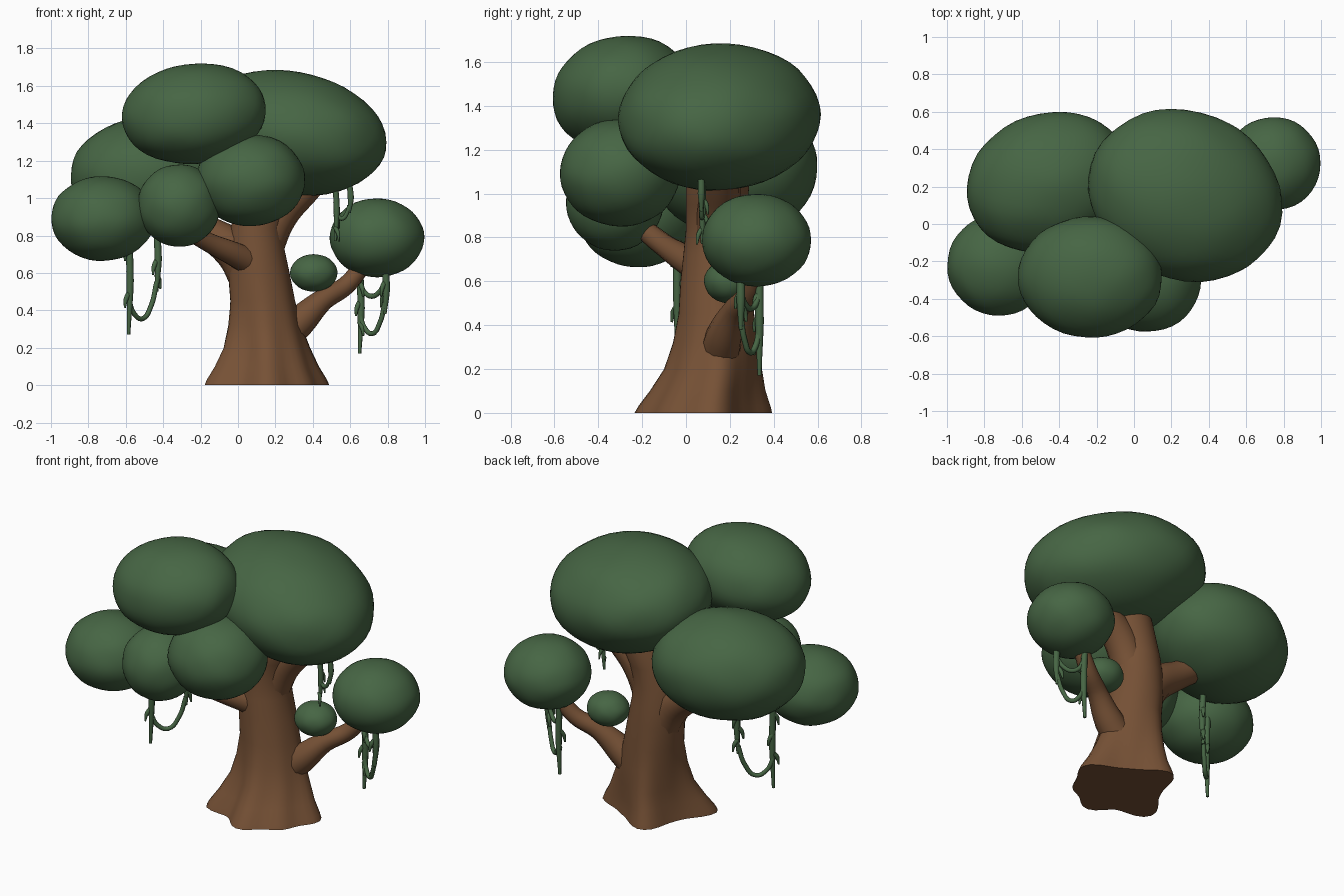
import bpy, bmesh, math, random
from mathutils import Vector, noise

if "Cube" in bpy.data.objects:
    bpy.data.objects.remove(bpy.data.objects["Cube"])

random.seed(3)


def material(name, rgb):
    m = bpy.data.materials.new(name)
    m.diffuse_color = (*rgb, 1)
    m.use_nodes = True
    m.node_tree.nodes["Principled BSDF"].inputs["Base Color"].default_value = m.diffuse_color
    return m


LEAF = material("leaf_green", (0.062, 0.132, 0.058))
BARK = material("bark_brown", (0.18, 0.082, 0.036))


def add_mesh(name, bm, mat):
    bmesh.ops.recalc_face_normals(bm, faces=bm.faces)
    me = bpy.data.meshes.new(name)
    bm.to_mesh(me)
    bm.free()
    me.materials.append(mat)
    for p in me.polygons:
        p.use_smooth = True
    ob = bpy.data.objects.new(name, me)
    bpy.context.collection.objects.link(ob)
    return ob


# Leaf clumps: slightly lumpy ellipsoids
def clump(name, loc, radii, rot=(0, 0, 0)):
    bm = bmesh.new()
    bmesh.ops.create_icosphere(bm, subdivisions=4, radius=1)
    seed = Vector(loc) * 7
    for v in bm.verts:
        v.co *= 1 + 0.018 * noise.noise(v.co * 2.2 + seed)
        v.co = Vector(a * b for a, b in zip(v.co, radii))
    ob = add_mesh(name, bm, LEAF)
    ob.location = loc
    ob.rotation_euler = [math.radians(a) for a in rot]


clump("leaves_top_front", (-0.234, -0.285, 1.452), (0.387, 0.326, 0.268), (8, -6, 0))
clump("leaves_top_right", (0.275, 0.153, 1.35), (0.535, 0.448, 0.328), (-4, 9, -22))
clump("leaves_back_left", (-0.455, 0.222, 1.12), (0.448, 0.372, 0.318), (0, 0, 18))
clump("leaves_low_left", (-0.722, -0.22, 0.89), (0.278, 0.27, 0.226))
clump("leaves_low_middle", (-0.315, -0.325, 0.96), (0.222, 0.222, 0.22))
clump("leaves_front", (0.068, -0.3, 1.095), (0.292, 0.275, 0.246))
clump("leaves_right_branch", (0.743, 0.322, 0.788), (0.253, 0.25, 0.211))
clump("leaves_small", (0.405, 0.2, 0.6), (0.126, 0.118, 0.1))


# Trunk: stacked rings, with root lobes (angle, strength) fading out upward
ROOTS = [(8, 1.0), (110, .9), (205, 1.15), (272, .78), (322, .55)]


def lobe_at(a):
    total = 0
    for deg, strength in ROOTS:
        d = (math.degrees(a) - deg + 180) % 360 - 180
        total += strength * math.exp(-(d / 23) ** 2)
    return total


def trunk():
    # z, centre x, centre y, radius, lobe size
    rings = [(0, .15, .08, .225, .115), (.03, .15, .085, .217, .11),
             (.1, .15, .1, .198, .086), (.2, .15, .125, .182, .055),
             (.32, .14, .135, .174, .026), (.45, .13, .14, .166, .01),
             (.6, .11, .14, .162, .004), (.72, .098, .14, .152, 0),
             (.84, .1, .14, .14, 0), (.95, .13, .14, .14, 0),
             (1.05, .17, .145, .145, 0), (1.2, .2, .15, .12, 0)]
    n = 48
    bm = bmesh.new()
    loops = []
    for z, cx, cy, r, lobe in rings:
        loop = []
        for i in range(n):
            a = math.tau * i / n
            rr = r + lobe * lobe_at(a)
            loop.append(bm.verts.new((cx + rr * math.cos(a), cy + rr * math.sin(a), z)))
        loops.append(loop)
    for lo, hi in zip(loops, loops[1:]):
        for i in range(n):
            j = (i + 1) % n
            bm.faces.new((lo[i], lo[j], hi[j], hi[i]))
    bm.faces.new(loops[0])
    bm.faces.new(loops[-1])
    ob = add_mesh("trunk", bm, BARK)
    bpy.context.view_layer.objects.active = ob
    ob.select_set(True)
    bpy.ops.object.shade_smooth_by_angle(angle=math.radians(50))
    ob.select_set(False)


trunk()


# Tapered tube along a smooth path of (x, y, z, radius) points
def tube(name, points, mat, sides=2):
    cu = bpy.data.curves.new(name, 'CURVE')
    cu.dimensions = '3D'
    cu.bevel_depth = 1
    cu.bevel_resolution = sides
    cu.resolution_u = 5
    cu.use_fill_caps = True
    sp = cu.splines.new('BEZIER')
    sp.bezier_points.add(len(points) - 1)
    for bp, (x, y, z, r) in zip(sp.bezier_points, points):
        bp.co = (x, y, z)
        bp.radius = r
        bp.handle_left_type = bp.handle_right_type = 'AUTO'
    cu.materials.append(mat)
    ob = bpy.data.objects.new(name, cu)
    bpy.context.collection.objects.link(ob)
    bpy.ops.object.select_all(action='DESELECT')
    bpy.context.view_layer.objects.active = ob
    ob.select_set(True)
    bpy.ops.object.convert(target='MESH')


# Branches
tube("branch_right", [(.17, .15, .2, .1), (.33, .17, .34, .085), (.46, .22, .46, .058),
                      (.58, .28, .535, .05), (.68, .32, .66, .045)], BARK, 4)
tube("branch_front_left", [(.1, .1, .64, .08), (-.02, .0, .7, .066),
                           (-.16, -.1, .765, .052), (-.32, -.22, .86, .045)], BARK, 4)
tube("branch_back_left", [(.1, .14, .56, .14), (-.02, .15, .72, .11),
                          (-.18, .17, .83, .085), (-.36, .2, .95, .07)], BARK, 4)
tube("branch_upper_right", [(.12, .14, .7, .11), (.22, .15, .91, .1),
                            (.35, .16, 1.05, .09), (.46, .17, 1.16, .08)], BARK, 4)


# Vines: a long and a short hanging strand joined by drooping loops, with side shoots
def vine(name, a, b, top, end_a, end_b, droops, r=0.018):
    for tag, (x, y), end in (("long", a, end_a), ("short", b, end_b)):
        mid = (top + end) / 2
        tube(f"{name}_{tag}", [(x, y, top, r), (x + .008, y, mid, r * 1.1),
                               (x, y, end, r * .5)], LEAF)
        for k in range(3):
            z = top - .1 - (top - end) * .22 * k
            s, t = random.choice((-1, 1)), random.choice((-1, 1))
            if z - .07 > end:
                tube(f"{name}_{tag}_shoot_{k}",
                     [(x, y, z, r * .8), (x + s * .014, y + t * .018, z - .03, r * .7),
                      (x + s * .02, y + t * .025, z - .075, r * .3)], LEAF)
    for k, (za, low, zb) in enumerate(droops):
        pts = []
        for f, z in ((0, za), (.2, low + (za - low) * .25), (.5, low),
                     (.8, low + (zb - low) * .35), (1, zb)):
            pts.append((a[0] + (b[0] - a[0]) * f, a[1] + (b[1] - a[1]) * f, z, r * .75))
        tube(f"{name}_loop_{k}", pts, LEAF)


vine("vine_left", (-.585, -.04), (-.435, .1), .84, .27, .5, [(.46, .355, .55)])
vine("vine_right", (.65, .335), (.785, .25), .65, .17, .38, [(.4, .275, .44), (.56, .475, .55)])
vine("vine_upper", (.52, .075), (.595, .07), 1.08, .77, .92, [(.94, .89, .96)], .015)
